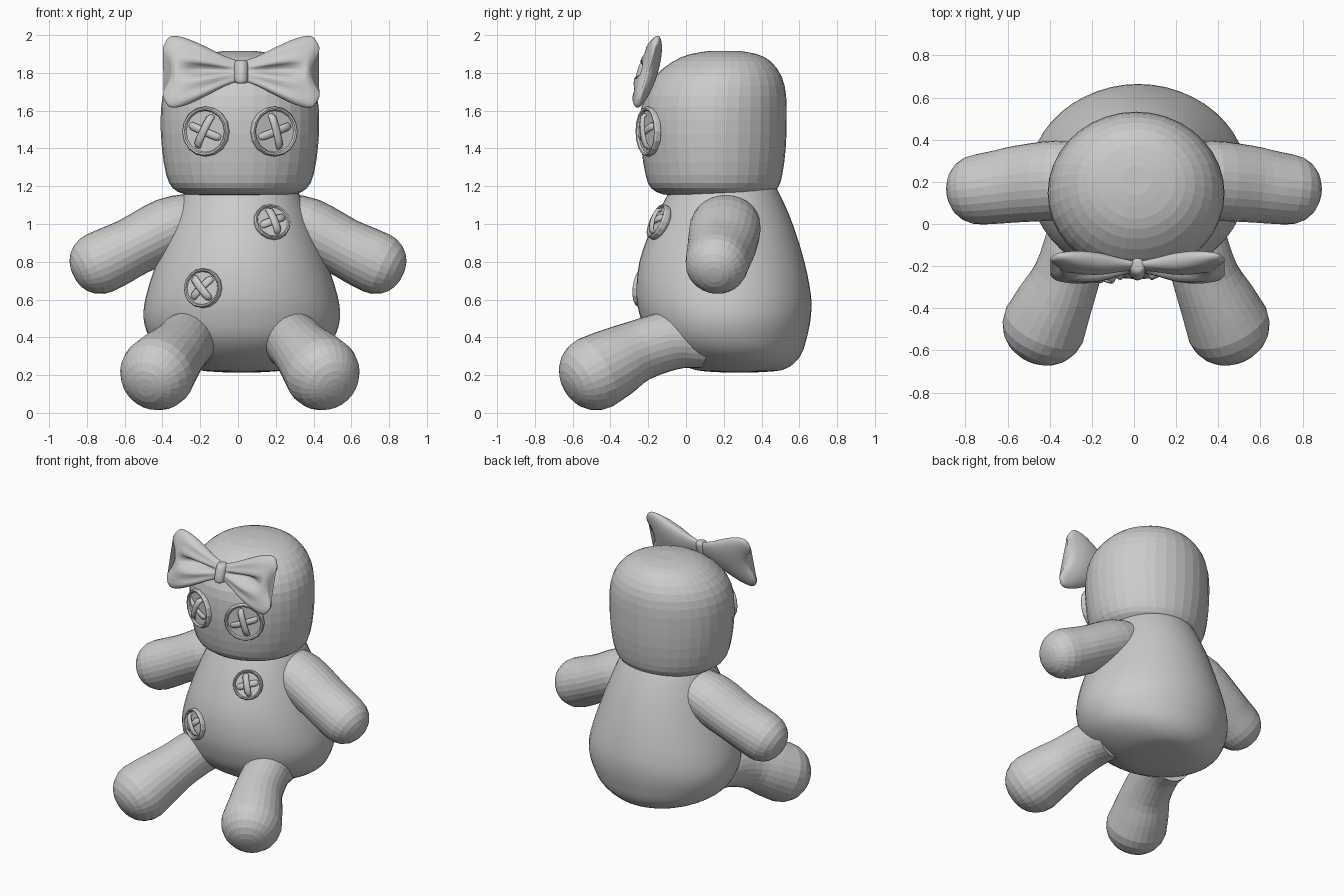
import bpy, bmesh, math
from mathutils import Vector, Matrix

if "Cube" in bpy.data.objects:
    bpy.data.objects.remove(bpy.data.objects["Cube"])


def make(name, rings, smooth=True, mat=None):
    """Skin a list of closed point rings into a capped mesh object."""
    bm = bmesh.new()
    vs = [[bm.verts.new(p) for p in r] for r in rings]
    n = len(vs[0])
    for a, b in zip(vs, vs[1:]):
        for i in range(n):
            j = (i + 1) % n
            bm.faces.new((a[i], a[j], b[j], b[i]))
    bm.faces.new(vs[0][::-1])
    bm.faces.new(vs[-1])
    bmesh.ops.recalc_face_normals(bm, faces=bm.faces)
    if mat:
        bm.transform(mat)
    for f in bm.faces:
        f.smooth = smooth
    me = bpy.data.meshes.new(name)
    bm.to_mesh(me)
    bm.free()
    ob = bpy.data.objects.new(name, me)
    bpy.context.collection.objects.link(ob)
    return ob


def spline(pts, sub):
    """Catmull-Rom through stations of any length."""
    out = []
    for i in range(len(pts) - 1):
        p0, p1, p2, p3 = pts[max(i - 1, 0)], pts[i], pts[i + 1], pts[min(i + 2, len(pts) - 1)]
        for k in range(sub):
            t = k / sub
            out.append([0.5 * (2 * b + (c - a) * t + (2 * a - 5 * b + 4 * c - d) * t * t
                               + (3 * b - a - 3 * c + d) * t ** 3)
                        for a, b, c, d in zip(p0, p1, p2, p3)])
    return out + [list(pts[-1])]


def loft(name, pts, n, sub, side, axis=None, cap=0, smooth=True, mat=None):
    """Elliptical tube through stations (x, y, z, radius_a, radius_b)."""
    st = spline(pts, sub)
    if cap:  # blunt rounded end
        p, q = Vector(st[-1][:3]), Vector(st[-2][:3])
        d, ra, rb = (p - q).normalized(), st[-1][3], st[-1][4]
        for deg in (18, 36, 52, 66, 78, 87):
            a = math.radians(deg)
            k = math.cos(a) ** .86
            st.append([*(p + d * ra * cap * math.sin(a)), ra * k, rb * k])
    rings = []
    for i, s in enumerate(st):
        t = axis or Vector(st[min(i + 1, len(st) - 1)][:3]) - Vector(st[max(i - 1, 0)][:3])
        t = t.normalized()
        u = (side - t * side.dot(t)).normalized()
        w = t.cross(u)
        c = Vector(s[:3])
        rings.append([c + u * s[3] * math.cos(2 * math.pi * k / n)
                      + w * s[4] * math.sin(2 * math.pi * k / n) for k in range(n)])
    return make(name, rings, smooth, mat)


X, Y, Z = Vector((1, 0, 0)), Vector((0, 1, 0)), Vector((0, 0, 1))

# Pear-shaped body: z, centre y, half width, half depth
body = [(.215, .28, .10, .10), (.225, .28, .22, .22), (.26, .27, .33, .30), (.32, .245, .43, .37),
        (.40, .22, .49, .42), (.50, .21, .52, .450), (.62, .20, .507, .462), (.80, .19, .45, .437),
        (1.0, .195, .375, .37), (1.15, .20, .31, .30), (1.22, .20, .26, .26)]
loft("body", [(.02, y, z, a, b) for z, y, a, b in body], 48, 3, X, axis=Z)

# Blocky rounded head
head = [(1.145, .155, .16, .16), (1.157, .155, .29, .275), (1.19, .15, .355, .335), (1.26, .148, .390, .362),
        (1.40, .146, .413, .382), (1.55, .146, .42, .387), (1.68, .153, .408, .377), (1.78, .17, .363, .337),
        (1.86, .19, .28, .26), (1.90, .20, .185, .175), (1.917, .205, .07, .07)]
loft("head", [(.01, y, z, a, b) for z, y, a, b in head], 36, 2, X, axis=Z, smooth=False)

# Arms and legs
for s, tag in ((-1, "left"), (1, "right")):
    arm = [(.20, .215, 1.04, .16, .13), (.36, .208, .98, .188, .163), (.55, .19, .883, .182, .157),
           (.65, .175, .833, .174, .163), (.73, .165, .795, .168, .166)]
    loft(tag + "_arm", [(s * x, y, z, a, b) for x, y, z, a, b in arm], 28, 3, Y, cap=.93, smooth=False)
    leg = [(.245, .10, .365, .14, .13), (.275, -.06, .385, .15, .155), (.33, -.25, .33, .16, .162),
           (.39, -.38, .265, .183, .187), (.435, -.48, .212, .20, .20)]
    loft(tag + "_leg", [(.01 + s * x, y, z, a, b) for x, y, z, a, b in leg], 28, 3, X, cap=.91, smooth=False)


# Buttons: disc with raised rim and two crossed stitches
def button(name, loc, normal, r, turn):
    w = Vector(normal).normalized()
    u = Z.cross(w).normalized()
    v = w.cross(u)
    mat = Matrix((u, v, w)).transposed().to_4x4()
    mat.translation = loc
    prof = [(.9, -.03), (1, -.01), (1, .012), (.95, .022), (.88, .020), (.83, .010), (.3, .008)]
    rings = [[Vector((k * r * math.cos(a), k * r * math.sin(a), z))
              for a in [2 * math.pi * i / 16 for i in range(16)]] for k, z in prof]
    make(name, rings, False, mat)
    for i, deg in enumerate((turn, turn + 85)):
        a = math.radians(deg)
        d = Vector((math.cos(a), math.sin(a), 0))
        h = .024 + .013 * i
        pts = [(*(d * k * r + Z * z), wd, .011) for k, z, wd in
               ((-.68, 0, .014), (-.58, h * .75, .021), (0, h, .021), (.58, h * .75, .021), (.68, 0, .014))]
        loft(f"{name}_stitch_{i + 1}", pts, 8, 2, Vector((-d.y, d.x, 0)), mat=mat)


button("left_eye", (-.17, -.197, 1.49), (-.40, -.92, .0), .132, -22)
button("right_eye", (.19, -.197, 1.49), (.40, -.92, .0), .132, 20)
button("upper_button", (.18, -.143, 1.01), (.30, -.87, .40), .099, 20)
button("lower_button", (-.185, -.224, .66), (-.38, -.90, .10), .105, 45)

# Bow: two puffed loops with a pinched crease, leaning back at the top
LEAN, BX, BY, BZ = .28, .017, -.203, 1.81
loop = spline([(0, .055, .022), (.2, .082, .036), (.45, .128, .054), (.7, .172, .056),
               (.86, .189, .044), (.95, .182, .030), (1.0, .148, .008)], 4)
for s, tag in ((-1, "left"), (1, "right")):
    rings = []
    for u, h, t in loop:
        ring = []
        for k in range(48):
            a = 2 * math.pi * k / 48
            v, c = math.sin(a), math.cos(a)
            win = max(0, math.sin(math.pi * min(1, u * 1.08)))
            y = t * math.copysign(abs(c) ** .8, c)
            if c < 0:  # front crease and soft folds
                y += t * win * (1.4 * math.exp(-((v - .08) / .17) ** 2) + .12 * math.cos(11 * v))
            x = .02 + .352 * u + u ** 3 * .042 * math.sin(2.2 * v * v)
            z = h * v - .005 * u
            ring.append(Vector((BX + s * x, BY + y + LEAN * z, BZ + z)))
        rings.append(ring)
    make(tag + "_bow_loop", rings)

# Knot in the middle of the bow
knot = [(-.062, .018, .018), (-.056, .032, .034), (-.03, .038, .044), (.03, .038, .044),
        (.056, .032, .034), (.062, .018, .018)]
loft("bow_knot", [(BX, BY - .012 + LEAN * z, BZ - .005 + z, a, b) for z, a, b in knot], 16, 2, X, axis=Z)
